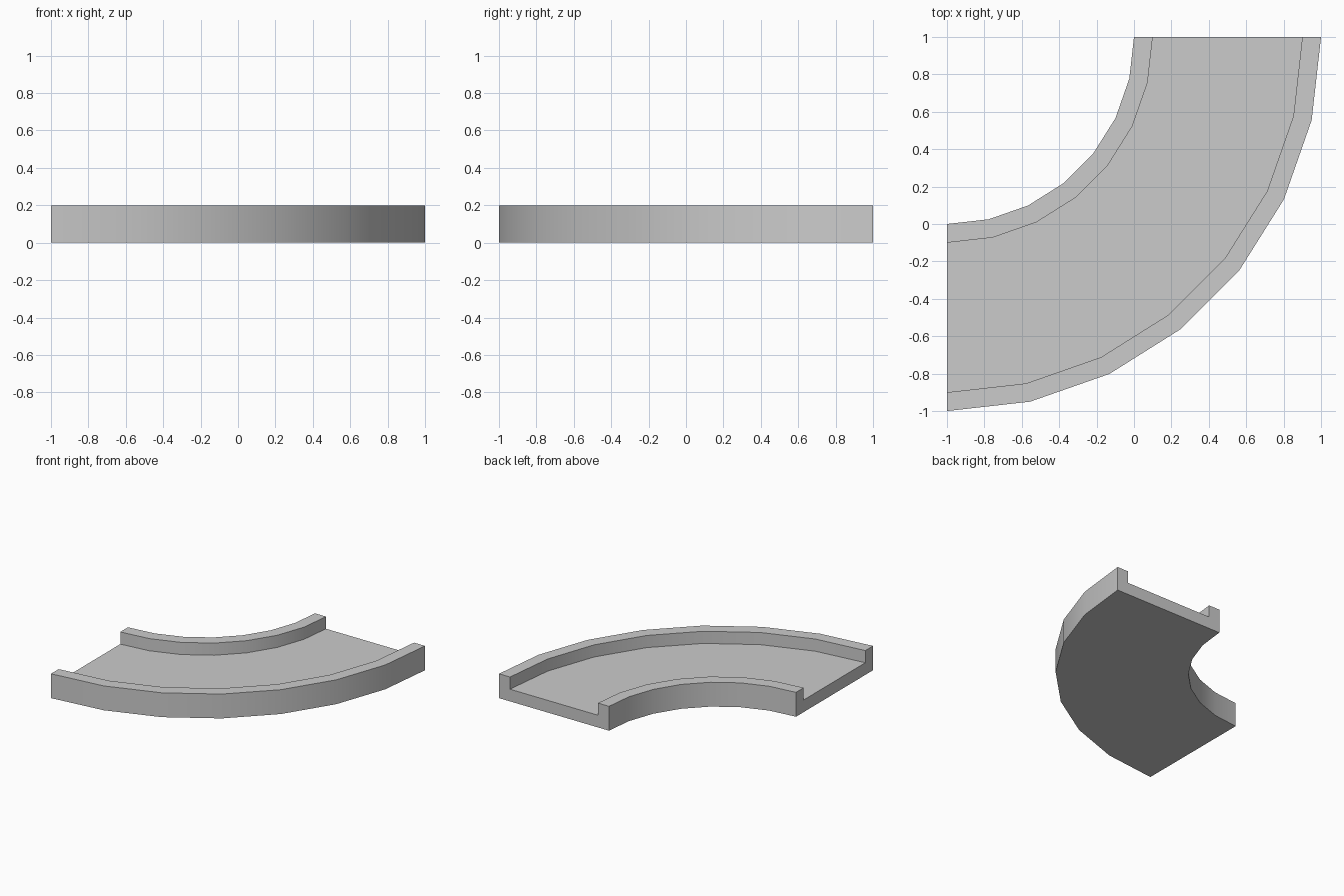
import bpy, bmesh
from math import sin, cos, pi, radians

if "Cube" in bpy.data.objects:
    bpy.data.objects.remove(bpy.data.objects["Cube"])

SEGMENTS = 7
CENTRE = (-1.0, 1.0)

# Channel cross-section as (radius, height): floor with a raised rail on each side
PROFILE = [(1.0, 0.0), (2.0, 0.0), (2.0, 0.2), (1.9, 0.2),
           (1.9, 0.1), (1.1, 0.1), (1.1, 0.2), (1.0, 0.2)]

bm = bmesh.new()

# Sweep the cross-section through a quarter turn
rings = []
for i in range(SEGMENTS + 1):
    a = i * pi / 2 / SEGMENTS
    rings.append([bm.verts.new((CENTRE[0] + r * sin(a), CENTRE[1] - r * cos(a), z))
                  for r, z in PROFILE])

n = len(PROFILE)
for r0, r1 in zip(rings, rings[1:]):
    for j in range(n):
        k = (j + 1) % n
        bm.faces.new((r0[j], r0[k], r1[k], r1[j]))

# Flat U-shaped ends
bm.faces.new(rings[0])
bm.faces.new(rings[-1][::-1])
bmesh.ops.recalc_face_normals(bm, faces=bm.faces)

mesh = bpy.data.meshes.new("curved_track")
bm.to_mesh(mesh)
bm.free()
track = bpy.data.objects.new("curved_track", mesh)
bpy.context.collection.objects.link(track)

# Smooth curved walls, crisp rail edges
bpy.context.view_layer.objects.active = track
track.select_set(True)
bpy.ops.object.shade_smooth_by_angle(angle=radians(30))
